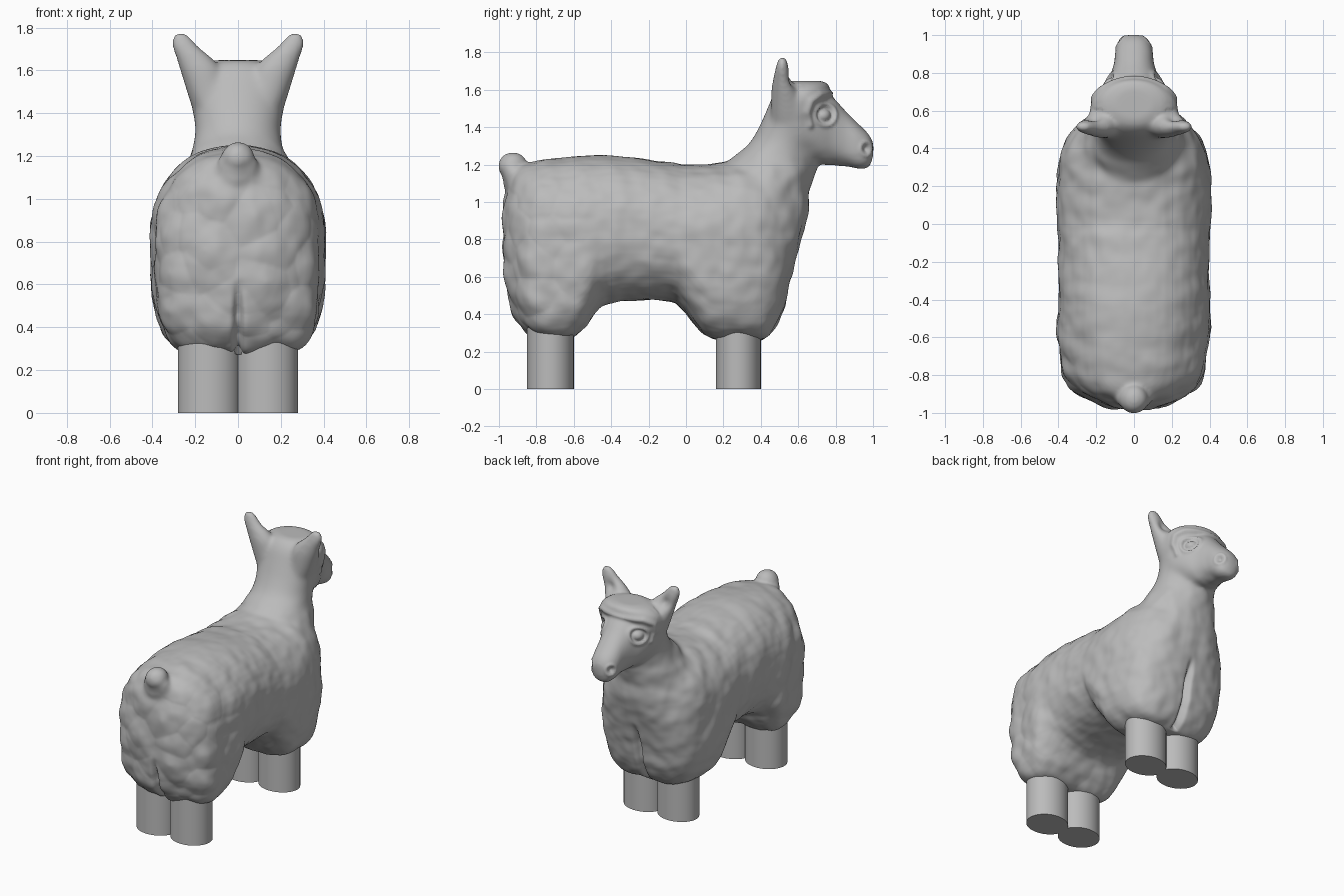
import bpy, bmesh, math
from mathutils import Vector, noise

if "Cube" in bpy.data.objects:
    bpy.data.objects.remove(bpy.data.objects["Cube"])

grey = bpy.data.materials.new("plain grey")
grey.use_nodes = True
COLOUR = (0.5, 0.5, 0.5, 1)
grey.diffuse_color = COLOUR
grey.node_tree.nodes["Principled BSDF"].inputs["Base Color"].default_value = COLOUR


def add_object(name, bm, angle):
    bmesh.ops.recalc_face_normals(bm, faces=bm.faces)
    me = bpy.data.meshes.new(name)
    bm.to_mesh(me)
    bm.free()
    me.materials.append(grey)
    ob = bpy.data.objects.new(name, me)
    bpy.context.collection.objects.link(ob)
    bpy.ops.object.select_all(action='DESELECT')
    ob.select_set(True)
    bpy.context.view_layer.objects.active = ob
    bpy.ops.object.shade_smooth_by_angle(angle=math.radians(angle))
    return ob


def refine(rows, n=4):
    """Catmull-Rom interpolation between stations."""
    out = []
    for i in range(len(rows) - 1):
        quad = [rows[max(i - 1, 0)], rows[i], rows[i + 1], rows[min(i + 2, len(rows) - 1)]]
        for k in range(n):
            t = k / n
            out.append([b + t / 2 * (c - a + t * (2*a - 5*b + 4*c - d + t * (3*(b - c) + d - a)))
                        for a, b, c, d in zip(*quad)])
    return out + [rows[-1]]


def loft(bm, rings):
    """Skin closed rings of points and cap both ends."""
    rings = [[bm.verts.new(p) for p in ring] for ring in rings]
    n = len(rings[0])
    for a, b in zip(rings, rings[1:]):
        for i in range(n):
            bm.faces.new((a[i], a[(i + 1) % n], b[(i + 1) % n], b[i]))
    bm.faces.new(rings[0])
    bm.faces.new(rings[-1][::-1])


def power(v, n):
    return math.copysign(abs(v) ** (2 / n), v)


ANGLES = [2 * math.pi * i / 48 for i in range(48)]


def length_ring(y, top, bottom, w, low, mid=0):
    """Cross-section across y, squarer below the widest height."""
    mid = max(mid, (top + bottom) / 2)
    pts = []
    for a in ANGLES:
        s, c = math.sin(a), math.cos(a)
        n = 2.2 if s > 0 else low
        h = top - mid if s > 0 else mid - bottom
        pts.append((w * power(c, n), y, mid + h * power(s, n)))
    return pts


def flat_ring(z, x, rx, y, ry):
    return [(x + rx * math.cos(a), y + ry * math.sin(a), z) for a in ANGLES]


def ball(bm, centre, radii):
    res = bmesh.ops.create_uvsphere(bm, u_segments=32, v_segments=20, radius=1)
    for v in res["verts"]:
        v.co = Vector(centre) + Vector(a * b for a, b in zip(v.co, radii))


bm = bmesh.new()

# woolly trunk: y, top, bottom, half width, squareness of the underside
trunk = [(-.975, 1.0, .62, .1, 2.4), (-.945, 1.12, .45, .21, 2.6), (-.88, 1.2, .33, .32, 3.4),
         (-.78, 1.225, .27, .38, 4.2), (-.62, 1.24, .275, .4, 4.2), (-.53, 1.25, .34, .41, 3.4),
         (-.42, 1.25, .46, .4, 2.6), (-.1, 1.215, .475, .4, 2.6), (-.02, 1.2, .43, .405, 2.8),
         (.06, 1.2, .33, .41, 3.2), (.14, 1.205, .27, .41, 3.8), (.3, 1.22, .26, .4, 4),
         (.42, 1.23, .265, .365, 3.6), (.5, 1.2, .36, .32, 2.8), (.555, 1.15, .57, .26, 2.3),
         (.6, 1.12, .74, .21, 2.2), (.635, 1.08, .87, .15, 2.2), (.655, 1.05, .95, .07, 2.2)]
loft(bm, [length_ring(*r, mid=.82) for r in refine(trunk)])

# neck and skull: z, back y, front y, half width
neck = [(.85, .2, .6, .26), (1.1, .14, .68, .27), (1.2, .2, .7, .225), (1.3, .325, .71, .2),
        (1.4, .39, .735, .21), (1.5, .435, .76, .23), (1.58, .47, .77, .225), (1.63, .51, .76, .17),
        (1.648, .55, .72, .1)]
loft(bm, [flat_ring(z, 0, w, (a + b) / 2, (b - a) / 2) for z, a, b, w in refine(neck)])

# face and muzzle: y, top, bottom, half width
face = [(.6, 1.63, 1.25, .215), (.7, 1.62, 1.21, .175), (.78, 1.565, 1.2, .13), (.85, 1.49, 1.19, .106),
        (.92, 1.42, 1.18, .098), (.97, 1.37, 1.19, .08), (.995, 1.33, 1.23, .05), (1.003, 1.3, 1.26, .02)]
loft(bm, [length_ring(*r, 2.4) for r in refine(face)])

# ears: z, x, x radius, y, y radius
ear = [(1.34, .12, .05, .56, .08), (1.45, .135, .088, .55, .095), (1.58, .165, .1, .53, .075),
       (1.65, .2, .085, .52, .055), (1.71, .245, .06, .515, .037), (1.75, .263, .042, .515, .026),
       (1.773, .268, .02, .515, .015)]
for side in (-1, 1):
    loft(bm, [flat_ring(z, side * x, rx, y, ry) for z, x, rx, y, ry in refine(ear)])

# tail
ball(bm, (0, -.925, 1.185), (.075, .08, .08))
ball(bm, (0, -.925, 1.13), (.1, .062, .1))


def fade(v, a, b):
    t = min(max((v - a) / (b - a), 0), 1)
    return t * t * (3 - 2 * t)


def hump(d, width):
    return math.exp(-(d / width) ** 2)


# fuse everything into one skin
body = add_object("woolly_body", bm, 80)
remesh = body.modifiers.new("fuse", 'REMESH')
remesh.mode = 'VOXEL'
remesh.voxel_size = .0105
soft = body.modifiers.new("soften", 'SMOOTH')
soft.iterations = 8
for m in ("fuse", "soften"):
    bpy.ops.object.modifier_apply(modifier=m)

# blend the shoulders, ear roots and tail root more strongly
blend = body.vertex_groups.new(name="blend")
for v in body.data.vertices:
    p = v.co
    shoulder = fade(p.y, 0, .2) * fade(p.z, .8, 1) * (1 - fade(p.z, 1.35, 1.5)) * (1 - fade(p.y, .7, .76))
    ear_root = hump(p.z - 1.5, .1) * hump(p.y - .5, .1)
    tail_root = hump(p.z - 1.1, .07) * (1 - fade(p.y, -.93, -.85))
    blend.add([v.index], min(1, max(shoulder, ear_root, tail_root * .6)), 'REPLACE')
melt = body.modifiers.new("melt", 'SMOOTH')
melt.iterations = 50
melt.vertex_group = "blend"
bpy.ops.object.modifier_apply(modifier="melt")

BROW = [Vector(p) for p in ((.775, 1.58), (.72, 1.575), (.67, 1.54), (.65, 1.48), (.665, 1.41))]


def brow_distance(q):
    best = 1
    for a, b in zip(BROW, BROW[1:]):
        t = min(max((q - a).dot(b - a) / (b - a).length_squared, 0), 1)
        best = min(best, (q - a.lerp(b, t)).length)
    return best


# wool lumps, leg clefts, ear hollows, brows, eyes and nostrils
moves = []
for v in body.data.vertices:
    p, n = v.co, v.normal
    wool = 1 - fade(p.z, 1.15, 1.35)
    rump = (1 - fade(p.y, -.75, -.35)) * (1 - fade(p.z, 1.0, 1.2))
    d = wool * .009 * noise.noise(Vector((p.x * 4, p.y * 9 + p.z * 4, p.z * 5)))
    d += wool * .006 * noise.noise(p * 13)
    d += wool * rump * .028 * (.42 - noise.voronoi(p * 5.5)[0][0])
    if abs(n.y) > .3 and (p.y < -.8 or p.y > .38):
        top = .75 if p.y > 0 else .64
        d -= .045 * hump(p.x, .018) * (1 - fade(p.z, top - .18, top))
    ax = abs(p.x)
    if p.z > 1.1 and p.y > .45:
        if n.y > 0:
            d -= .028 * hump((Vector((ax, p.y, p.z)) - Vector((.215, .57, 1.66))).length, .045)
        if p.y > .6:
            d += .014 * hump(brow_distance(Vector((p.y, p.z))), .017)
        if ax > .05:
            r = math.hypot(p.y - .745, p.z - 1.465)
            d += .014 * hump(r, .026) + .01 * hump(r - .055, .012) - .01 * hump(r - .037, .01)
        r = (Vector((ax, p.y, p.z)) - Vector((.075, .965, 1.285))).length
        d += .006 * hump(r - .036, .01) - .024 * hump(r, .022)
    moves.append(p + n * d)
for v, co in zip(body.data.vertices, moves):
    v.co = co
body.data.materials.clear()
body.data.materials.append(grey)
for poly in body.data.polygons:
    poly.material_index = 0
    poly.use_smooth = True

# legs, in touching pairs
for name, y, ry in (("hind", -.725, .125), ("front", .28, .12)):
    for side, label in ((1, "left"), (-1, "right")):
        bm = bmesh.new()
        loft(bm, [flat_ring(z, side * .135, .145, y, ry) for z in (0, .38)])
        add_object(f"{name}_leg_{label}", bm, 40)
